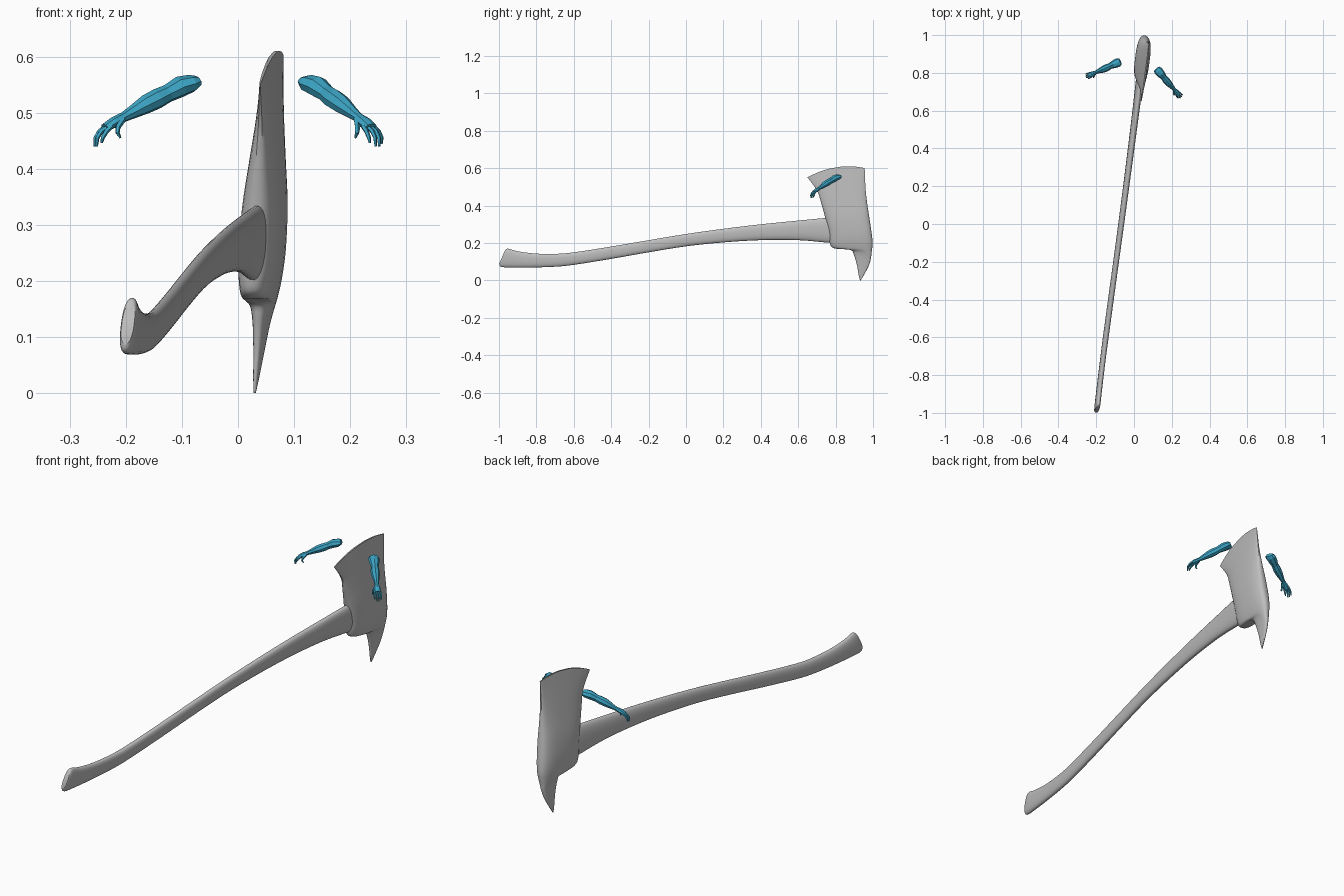
import bpy, bmesh, math
from mathutils import Vector

if "Cube" in bpy.data.objects:
    bpy.data.objects.remove(bpy.data.objects["Cube"])


def material(name, rgb):
    m = bpy.data.materials.new(name)
    m.diffuse_color = (*rgb, 1.0)
    m.use_nodes = True
    m.node_tree.nodes["Principled BSDF"].inputs["Base Color"].default_value = m.diffuse_color
    return m


GREY = material("axe grey", (0.52, 0.52, 0.52))
BLUE = material("arm blue", (0.045, 0.37, 0.55))


def loft(name, rings, mat, smooth):
    """Skin a list of closed rings and cap both ends."""
    bm = bmesh.new()
    loops = [[bm.verts.new(p) for p in r] for r in rings]
    n = len(loops[0])
    for a, b in zip(loops, loops[1:]):
        for i in range(n):
            j = (i + 1) % n
            bm.faces.new((a[i], a[j], b[j], b[i]))
    bm.faces.new(loops[0])
    bm.faces.new(loops[-1])
    bmesh.ops.recalc_face_normals(bm, faces=bm.faces)
    me = bpy.data.meshes.new(name)
    bm.to_mesh(me)
    bm.free()
    me.materials.append(mat)
    ob = bpy.data.objects.new(name, me)
    bpy.context.collection.objects.link(ob)
    if smooth:
        bpy.ops.object.select_all(action='DESELECT')
        bpy.context.view_layer.objects.active = ob
        ob.select_set(True)
        bpy.ops.object.shade_smooth_by_angle(angle=math.radians(40))
    return ob


def resample(rows, steps):
    """Catmull-Rom interpolation of section rows."""
    out = []
    for i in range(len(rows) - 1):
        p0, p1 = rows[max(i - 1, 0)], rows[i]
        p2, p3 = rows[i + 1], rows[min(i + 2, len(rows) - 1)]
        for s in range(steps):
            t = s / steps
            out.append([0.5 * (2 * b + (c - a) * t + (2 * a - 5 * b + 4 * c - d) * t * t
                               + (3 * b - a - 3 * c + d) * t ** 3)
                        for a, b, c, d in zip(p0, p1, p2, p3)])
    return out + [list(rows[-1])]


def axe_ring(row, power, n=28):
    """Rounded section between two profile points, on the axe's tilted mid plane."""
    ya, za, yb, zb, arch, half = row
    pts = []
    for k in range(n):
        t = 2 * math.pi * (k + 0.5) / n
        c = math.copysign(abs(math.cos(t)) ** (2 / power), math.cos(t))
        s = math.copysign(abs(math.sin(t)) ** (2 / power), math.sin(t))
        y = (ya + yb) / 2 + (yb - ya) / 2 * c
        z = (za + zb) / 2 + (zb - za) / 2 * c + arch * (1 - c * c)
        pts.append((-0.085 + 0.123 * y + 0.08 * z + half * s, y, z))
    return pts


# Axe head: blade edge at the top, pick at the bottom
# (front y, front z, back y, back z, arch, half thickness)
head = [
    (.648, .55, .956, .600, .030, .003),
    (.700, .48, .960, .500, .020, .015),
    (.723, .41, .968, .420, .010, .025),
    (.745, .33, .980, .340, 0, .035),
    (.762, .25, .992, .260, 0, .037),
    (.768, .20, .998, .205, 0, .033),
    (.790, .172, .996, .170, 0, .027),
    (.878, .163, .992, .145, 0, .020),
    (.898, .135, .989, .118, 0, .014),
    (.914, .08, .978, .080, 0, .009),
    (.923, .03, .952, .030, 0, .005),
    (.930, 0, .934, 0, 0, .002)]
loft("axe_head", [axe_ring(r, 2.8) for r in resample(head, 4)], GREY, True)

# Curved wooden handle with flared, slanted butt
# (bottom y, bottom z, top y, top z, arch, half thickness)
handle = [
    (-.999, .088, -.968, .160, 0, .011),
    (-.988, .072, -.952, .170, 0, .014),
    (-.930, .069, -.900, .156, 0, .0145),
    (-.820, .069, -.810, .144, 0, .0145),
    (-.700, .073, -.700, .142, 0, .0145),
    (-.600, .083, -.600, .150, 0, .015),
    (-.400, .115, -.400, .181, 0, .015),
    (-.200, .150, -.200, .215, 0, .015),
    (.000, .182, .000, .248, 0, .0155),
    (.200, .203, .200, .276, 0, .016),
    (.400, .215, .400, .300, 0, .017),
    (.600, .215, .600, .320, 0, .018),
    (.780, .200, .760, .335, 0, .019),
    (.880, .200, .880, .340, 0, .018)]
loft("axe_handle", [axe_ring(r, 2.4) for r in resample(handle, 4)], GREY, True)


def arm_part(name, origin, along, inward, path, n):
    """Faceted tube; path rows are (distance, inward, z, half width, half height)."""
    up = Vector((0, 0, 1))
    pts = [origin + along * p[0] + inward * p[1] + up * p[2] for p in path]
    rings = []
    for i, p in enumerate(path):
        tan = (pts[min(i + 1, len(pts) - 1)] - pts[max(i - 1, 0)]).normalized()
        side = (inward - tan * inward.dot(tan)).normalized()
        top = tan.cross(side)
        rings.append([pts[i] + side * p[3] * math.cos(2 * math.pi * k / n)
                      + top * p[4] * math.sin(2 * math.pi * k / n) for k in range(n)])
    loft(name, rings, BLUE, False)


# Upper arm, elbow, forearm, wrist and palm
arm = [
    (-.008, 0, .556, .018, .010),
    (.004, 0, .552, .024, .016),
    (.026, 0, .546, .022, .019),
    (.050, 0, .534, .016, .016),
    (.070, .001, .525, .019, .018),
    (.092, .001, .515, .018, .017),
    (.118, 0, .501, .012, .012),
    (.136, 0, .492, .009, .009),
    (.154, 0, .483, .014, .010),
    (.172, 0, .473, .014, .008)]
for side, origin, along, inward in (
        ("left", (-.080, .857, 0), (-.913, -.407, 0), (.407, -.913, 0)),
        ("right", (.125, .815, 0), (.650, -.760, 0), (-.760, -.650, 0))):
    frame = (Vector(origin), Vector(along), Vector(inward))
    arm_part(side + "_arm", *frame, arm, 8)
    # Four curled fingers and a thumb
    for f in range(4):
        w = .0115 - f * .0077
        reach = (-.005, .001, .001, -.003)[f]
        arm_part(f"{side}_finger_{f + 1}", *frame, [
            (.164, w, .476, .0042, .0045),
            (.180 + reach, w * 1.15, .467, .0042, .0045),
            (.188 + reach, w * 1.2, .455, .0038, .0038),
            (.189 + reach, w * 1.1, .441 - reach, .0022, .0022)], 5)
    arm_part(side + "_thumb", *frame, [
        (.140, .006, .488, .006, .006),
        (.154, .016, .474, .005, .005),
        (.156, .019, .464, .004, .004),
        (.150, .018, .455, .002, .002)], 5)
